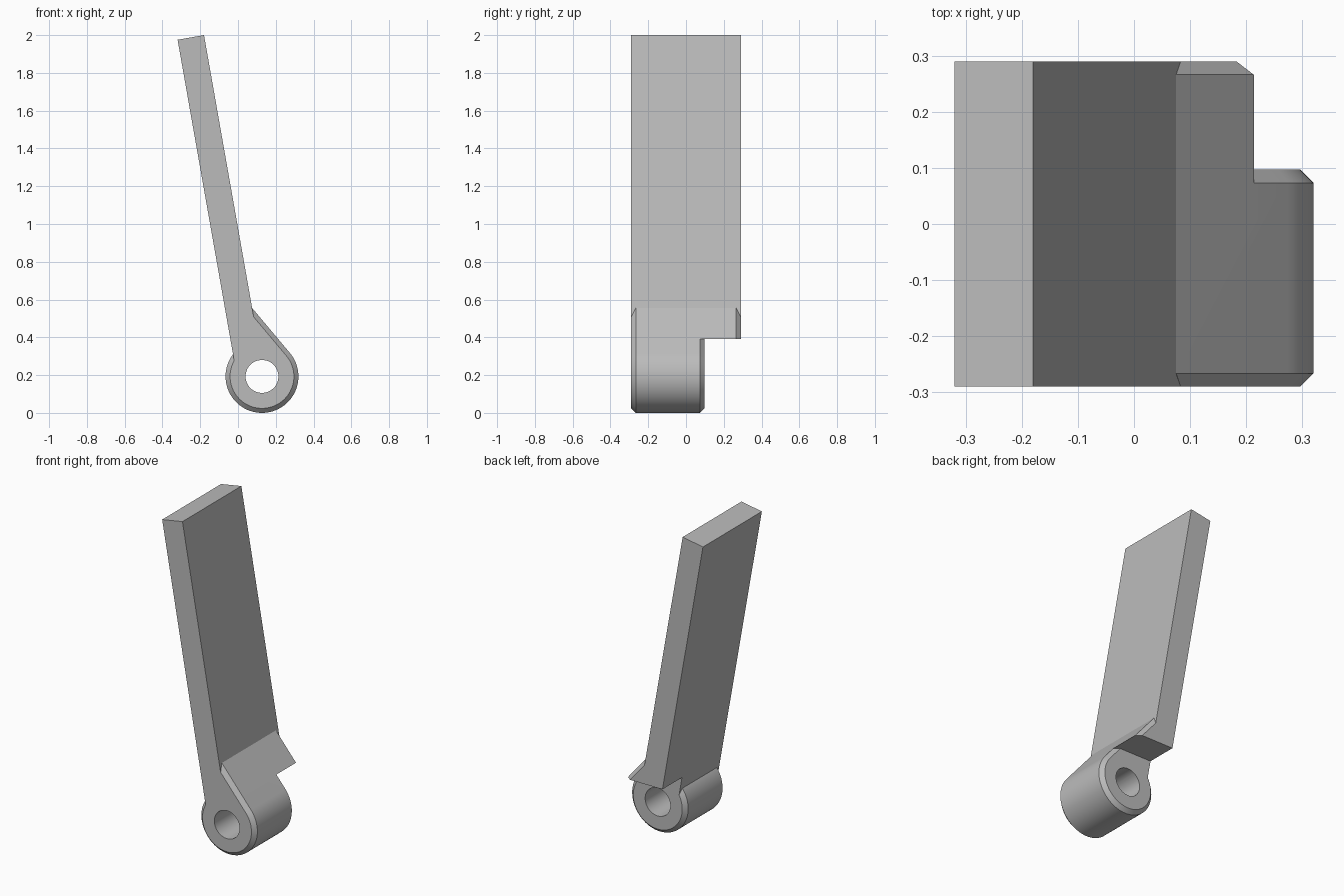
import bpy, bmesh, math
from mathutils import Vector

if "Cube" in bpy.data.objects:
    bpy.data.objects.remove(bpy.data.objects["Cube"], do_unlink=True)

CX, CZ, R, HOLE = 0.127, 0.193, 0.193, 0.087   # knuckle barrel
APEX = Vector((0.075, 0.555))                  # where the gusset meets the plate
TILT = math.radians(10)
FRONT, BACK, KNUCKLE_BACK, NOTCH_Z = -0.29, 0.29, 0.097, 0.39
CHAMFER = 0.024
ALONG = Vector((-math.sin(TILT), math.cos(TILT)))

grey = bpy.data.materials.new("plain grey")
grey.use_nodes = True
colour = (0.5, 0.5, 0.5, 1)
grey.diffuse_color = colour
grey.node_tree.nodes["Principled BSDF"].inputs["Base Color"].default_value = colour


def loft(name, sections, floor=None):
    """Skin (y, xz profile) sections into a closed solid, optionally trimmed below a floor."""
    bm = bmesh.new()
    rings = [[bm.verts.new((p[0], y, p[1])) for p in prof] for y, prof in sections]
    n = len(rings[0])
    for a, b in zip(rings, rings[1:]):
        for i in range(n):
            j = (i + 1) % n
            bm.faces.new((a[i], a[j], b[j], b[i]))
    bm.faces.new(rings[0])
    bm.faces.new(rings[-1])
    if floor is not None:
        geom = bm.verts[:] + bm.edges[:] + bm.faces[:]
        cut = bmesh.ops.bisect_plane(bm, geom=geom, plane_co=(0, 0, floor),
                                     plane_no=(0, 0, 1), clear_inner=True)
        edges = [e for e in cut["geom_cut"] if isinstance(e, bmesh.types.BMEdge)]
        bmesh.ops.holes_fill(bm, edges=edges)
    bmesh.ops.recalc_face_normals(bm, faces=bm.faces[:])
    mesh = bpy.data.meshes.new(name)
    bm.to_mesh(mesh)
    bm.free()
    mesh.materials.append(grey)
    obj = bpy.data.objects.new(name, mesh)
    bpy.context.collection.objects.link(obj)
    return obj


def arc(radius, start, end, steps):
    return [Vector((CX + radius * math.cos(a), CZ + radius * math.sin(a)))
            for a in (math.radians(start + (end - start) * i / steps) for i in range(steps + 1))]


def teardrop(inset=0):
    """Barrel outline with a straight tangent gusset rising to the plate."""
    return [APEX - ALONG * inset * 2] + arc(R - inset, 40, -230, 60)


def combine(target, other, operation):
    mod = target.modifiers.new(operation.lower(), "BOOLEAN")
    mod.operation, mod.object, mod.solver = operation, other, "EXACT"
    bpy.context.view_layer.objects.active = target
    bpy.ops.object.modifier_apply(modifier=mod.name)
    bpy.data.objects.remove(other, do_unlink=True)


# Leaning plate, its root buried in the barrel
top_right = Vector((-0.18, 2.0))
across = Vector((-math.cos(TILT), -math.sin(TILT))) * 0.142
root = top_right - ALONG * 1.82
plate_outline = [top_right, top_right + across, root + across, root]
hinge_leaf = loft("hinge_leaf", [(FRONT, plate_outline), (BACK, plate_outline)])

# Notch behind the barrel
box = [(-1, -1), (1, -1), (1, NOTCH_Z), (-1, NOTCH_Z)]
combine(hinge_leaf, loft("notch_cutter", [(KNUCKLE_BACK, box), (1, box)]), "DIFFERENCE")

# Gusset across the back half, chamfered at its end
gusset = loft("gusset", [(0, teardrop()), (BACK - CHAMFER, teardrop()),
                         (BACK, teardrop(CHAMFER))], floor=NOTCH_Z)
combine(hinge_leaf, gusset, "UNION")

# Barrel with both ends chamfered
barrel = loft("barrel", [(FRONT, teardrop(CHAMFER)), (FRONT + CHAMFER, teardrop()),
                         (KNUCKLE_BACK - CHAMFER, teardrop()),
                         (KNUCKLE_BACK, teardrop(CHAMFER))])
combine(hinge_leaf, barrel, "UNION")

# Pin hole
bore = arc(HOLE, 0, 360, 48)[:-1]
combine(hinge_leaf, loft("pin_hole_cutter", [(-1, bore), (1, bore)]), "DIFFERENCE")

bpy.ops.object.select_all(action="DESELECT")
hinge_leaf.select_set(True)
bpy.context.view_layer.objects.active = hinge_leaf
bpy.ops.object.shade_smooth_by_angle(angle=math.radians(25))
